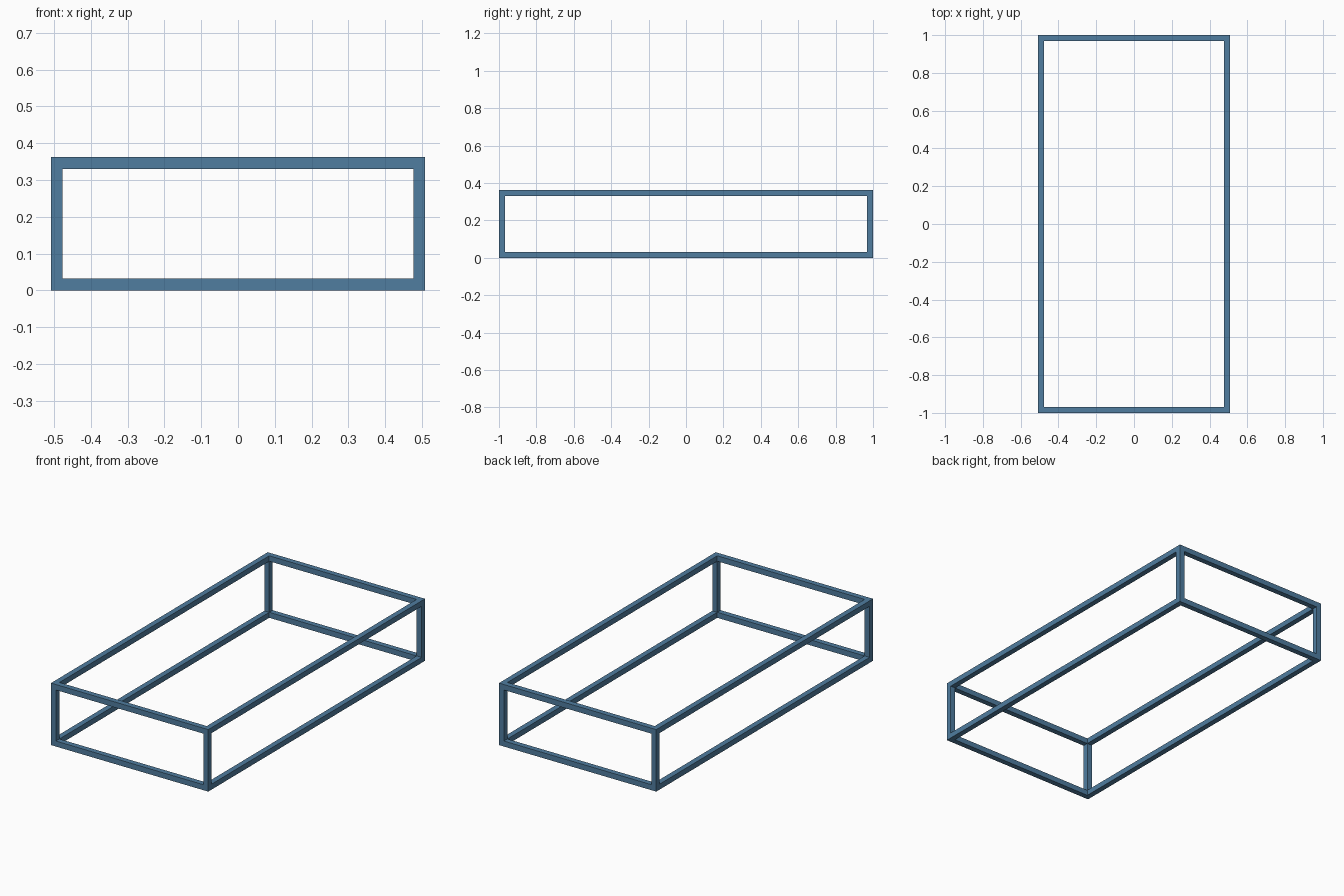
import bpy

if "Cube" in bpy.data.objects:
    bpy.data.objects.remove(bpy.data.objects["Cube"])

# Overall size and square bar thickness
W, L, H, T = 1.016, 2.0, 0.362, 0.032

steel = bpy.data.materials.new("blue steel")
steel.diffuse_color = (0.08, 0.205, 0.35, 1)
steel.use_nodes = True
steel.node_tree.nodes["Principled BSDF"].inputs["Base Color"].default_value = steel.diffuse_color


def bar(name, size, loc):
    bpy.ops.mesh.primitive_cube_add(size=1, location=loc)
    ob = bpy.context.object
    ob.name = name
    ob.scale = size
    bpy.ops.object.transform_apply(location=False, rotation=False, scale=True)
    ob.data.materials.append(steel)


x, y = (W - T) / 2, (L - T) / 2

# Long side rails and short end rails, bottom and top
for level, z in (("bottom", T / 2), ("top", H - T / 2)):
    for side, s in (("left", -1), ("right", 1)):
        bar(f"{level}_{side}_rail", (T, L, T), (s * x, 0, z))
    for end, s in (("front", -1), ("back", 1)):
        bar(f"{level}_{end}_rail", (W - 2 * T, T, T), (0, s * y, z))

# Corner posts between the two frames
for side, sx in (("left", -1), ("right", 1)):
    for end, sy in (("front", -1), ("back", 1)):
        bar(f"{end}_{side}_post", (T, T, H - 2 * T), (sx * x, sy * y, H / 2))
